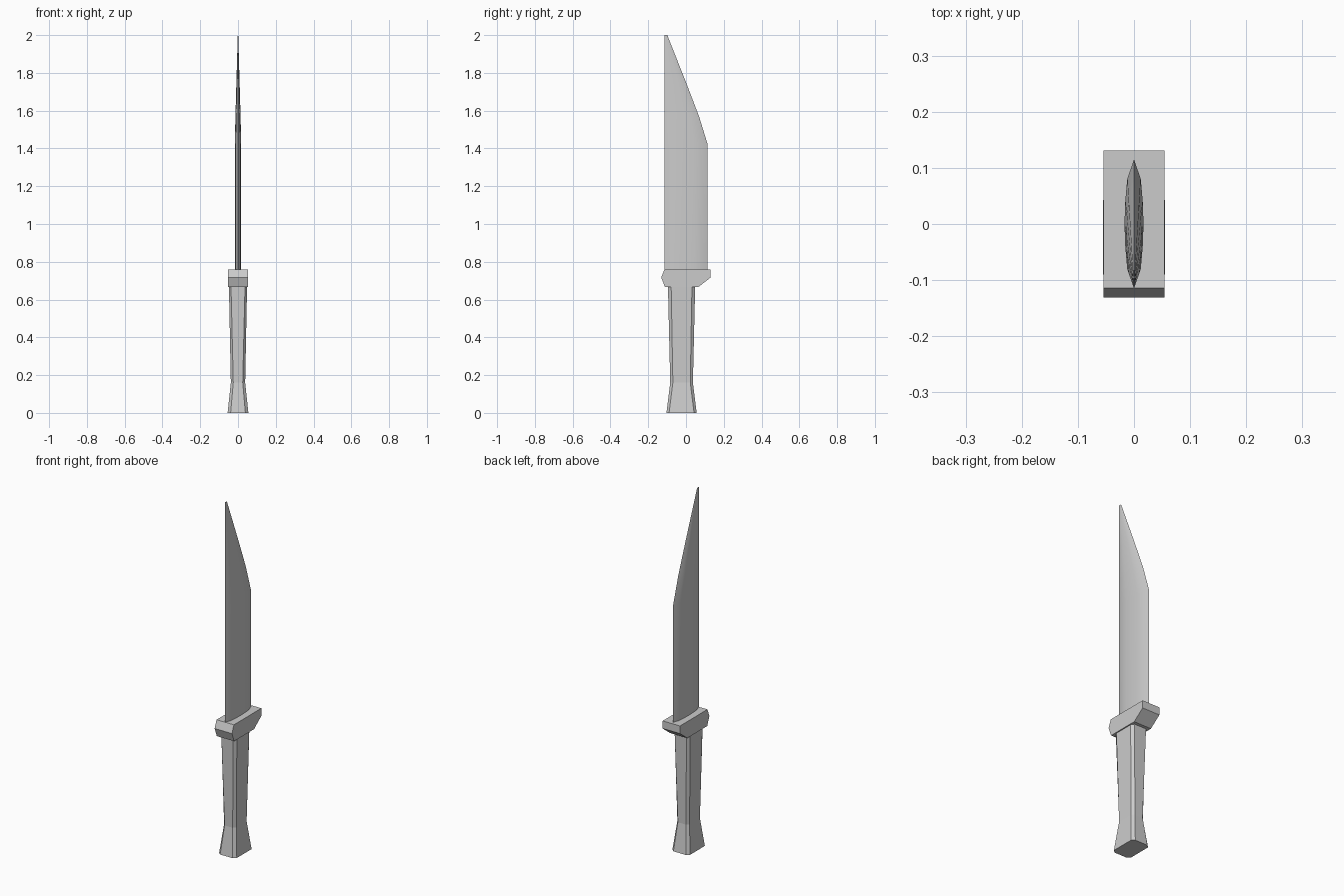
import bpy, bmesh

if "Cube" in bpy.data.objects:
    bpy.data.objects.remove(bpy.data.objects["Cube"])


def loft(name, rings):
    """Skin a stack of equal-length closed rings and cap both ends."""
    bm = bmesh.new()
    vs = [[bm.verts.new(p) for p in ring] for ring in rings]
    n = len(vs[0])
    for a, b in zip(vs, vs[1:]):
        for i in range(n):
            j = (i + 1) % n
            bm.faces.new((a[i], a[j], b[j], b[i]))
    bm.faces.new(vs[0][::-1])
    bm.faces.new(vs[-1])
    bmesh.ops.recalc_face_normals(bm, faces=bm.faces)
    mesh = bpy.data.meshes.new(name)
    bm.to_mesh(mesh)
    bm.free()
    obj = bpy.data.objects.new(name, mesh)
    bpy.context.collection.objects.link(obj)
    return obj


# Handle: chamfered rectangle, pinched above a flared butt
def chamfered(z, hx, hy, cx, cy, mid=-0.0235):
    quarter = [(hx, hy - cy), (hx - cx, hy)]
    pts = quarter + [(-x, y) for x, y in quarter[::-1]]
    pts += [(-x, -y) for x, y in pts]
    return [(x, y + mid, z) for x, y in pts]


loft("handle", [chamfered(0.0, 0.055, 0.08, 0.016, 0.014),
                chamfered(0.16, 0.038, 0.06, 0.013, 0.014),
                chamfered(0.67, 0.048, 0.072, 0.011, 0.017)])

# Guard: side profile extruded across x
guard = [(-0.114, 0.76), (-0.131, 0.717), (-0.112, 0.667),
         (0.066, 0.667), (0.131, 0.717), (0.131, 0.76)]
loft("guard", [[(x, y, z) for y, z in guard] for x in (-0.054, 0.054)])

# Blade: lens section shrinking towards the spine to form the clipped point
half = [(0.0, 0.0), (0.15, 0.012), (0.32, 0.0155), (0.5, 0.017),
        (0.68, 0.0155), (0.85, 0.012), (1.0, 0.0)]
section = half + [(t, -x) for t, x in half[-2:0:-1]]
WIDTH = 0.23
stations = [(0.75, 0.23), (1.42, 0.23), (1.57, 0.184),
            (1.75, 0.115), (2.0, 0.016)]
blade = loft("blade", [[(x * w / WIDTH, -0.115 + t * w, z) for t, x in section]
                       for z, w in stations])
bpy.context.view_layer.objects.active = blade
blade.select_set(True)
bpy.ops.object.shade_smooth_by_angle()
